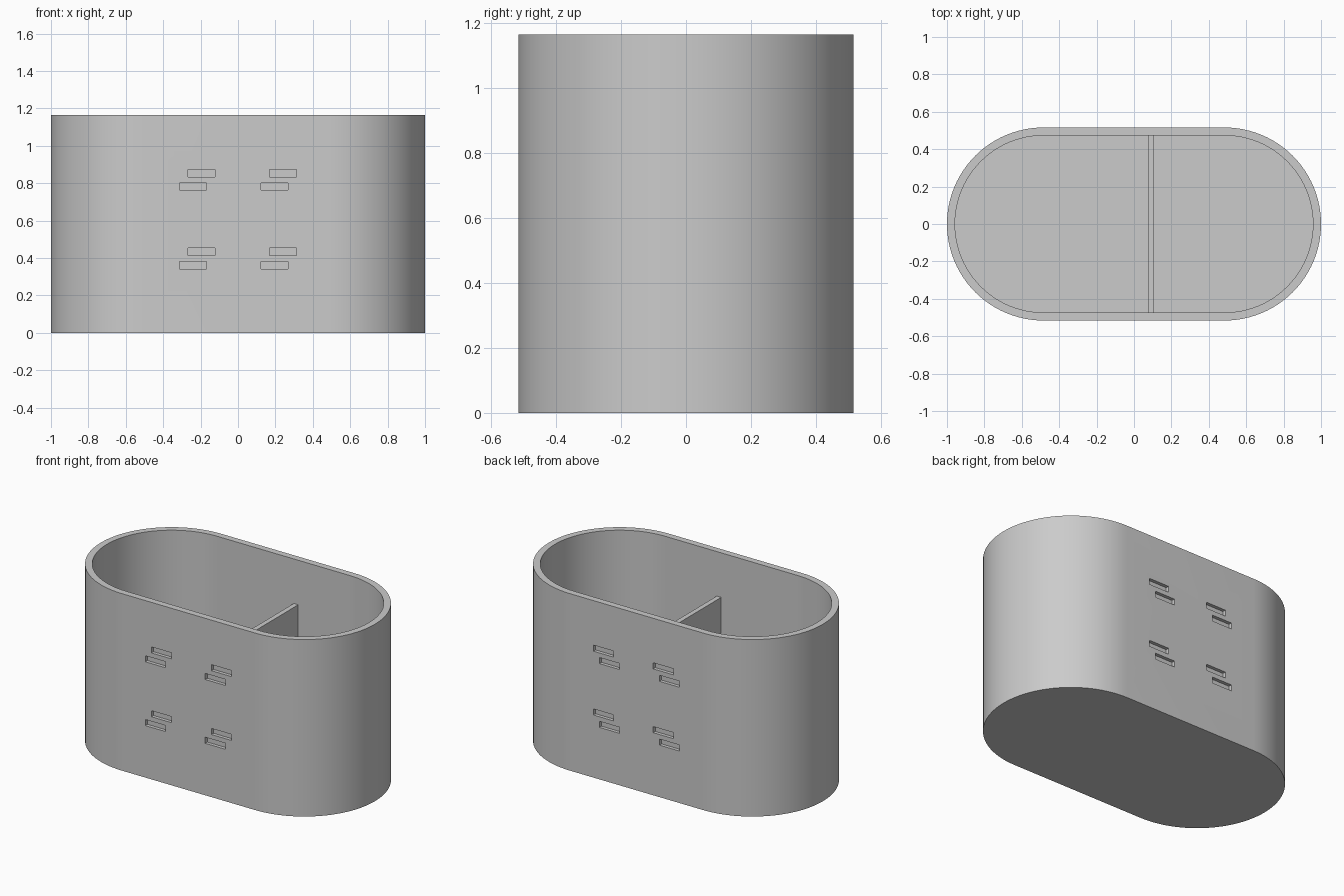
import bpy, bmesh, math

if "Cube" in bpy.data.objects:
    bpy.data.objects.remove(bpy.data.objects["Cube"], do_unlink=True)

HEIGHT, RADIUS, CENTRE = 1.165, 0.516, 0.484   # stadium outline
WALL, FLOOR = 0.043, 0.043
ARC_STEPS = 48

grey = bpy.data.materials.new("light grey")
grey.use_nodes = True
grey.diffuse_color = (0.6, 0.6, 0.6, 1)
grey.node_tree.nodes["Principled BSDF"].inputs["Base Color"].default_value = grey.diffuse_color


def make_object(name, bm):
    bmesh.ops.recalc_face_normals(bm, faces=bm.faces)
    mesh = bpy.data.meshes.new(name)
    bm.to_mesh(mesh)
    bm.free()
    mesh.materials.append(grey)
    obj = bpy.data.objects.new(name, mesh)
    bpy.context.collection.objects.link(obj)
    return obj


def add_stadium(bm, radius, z0, z1):
    """Upright prism with two parallel sides and two round ends."""
    ring = []
    for side in (1, -1):
        for i in range(ARC_STEPS + 1):
            a = math.pi * (i / ARC_STEPS - 0.5)
            ring.append(bm.verts.new((side * (CENTRE + radius * math.cos(a)),
                                      side * radius * math.sin(a), z0)))
    base = bm.faces.new(ring)
    top = bmesh.ops.extrude_face_region(bm, geom=[base])["geom"]
    bmesh.ops.translate(bm, vec=(0, 0, z1 - z0),
                        verts=[v for v in top if isinstance(v, bmesh.types.BMVert)])
    if not base.is_valid or len(base.link_loops if hasattr(base, "link_loops") else base.loops) == 0:
        return
    # extrusion can drop the starting cap: close the base if it is open
    open_edges = [e for e in bm.edges if e.is_boundary]
    if open_edges:
        bmesh.ops.holes_fill(bm, edges=open_edges, sides=0)


def add_box(bm, centre, size):
    verts = bmesh.ops.create_cube(bm, size=1)["verts"]
    bmesh.ops.scale(bm, vec=size, verts=verts)
    bmesh.ops.translate(bm, vec=centre, verts=verts)


# Outer body
bm = bmesh.new()
add_stadium(bm, RADIUS, 0, HEIGHT)
body = make_object("container_body", bm)

# Cutter for the inner cavity
bm = bmesh.new()
add_stadium(bm, RADIUS - WALL, FLOOR, HEIGHT + 0.2)
cavity = make_object("cavity_cutter", bm)

# Cutter for the staggered pairs of shallow slots, front and back
SLOT_DEPTH = 0.022
bm = bmesh.new()
for face in (-1, 1):
    for column in (-0.218, 0.218):
        for row in (0.397, 0.817):
            for step in (-1, 1):
                add_box(bm, (column + step * 0.0225, face * RADIUS, row + step * 0.035),
                        (0.146, SLOT_DEPTH * 2, 0.04))
slots = make_object("slot_cutter", bm)

# Cut the body, then remove the cutters
for cutter in (cavity, slots):
    mod = body.modifiers.new(cutter.name, "BOOLEAN")
    mod.operation = "DIFFERENCE"
    mod.solver = "EXACT"
    mod.object = cutter
    cutter.hide_render = True
bpy.context.view_layer.update()
result = bpy.data.meshes.new_from_object(body.evaluated_get(bpy.context.evaluated_depsgraph_get()))
body.modifiers.clear()
body.data = result
for cutter in (cavity, slots):
    bpy.data.objects.remove(cutter, do_unlink=True)

# Inner divider, lower than the rim, with its ends set into the walls
DIVIDER_TOP = 0.872
bm = bmesh.new()
add_box(bm, (0.091, 0, (DIVIDER_TOP + FLOOR) / 2),
        (0.032, 2 * (RADIUS - WALL) + 0.01, DIVIDER_TOP - FLOOR + 0.01))
divider = make_object("divider", bm)
divider.location.z = -0.005

# Smooth round ends, sharp rims
bpy.ops.object.select_all(action="DESELECT")
body.select_set(True)
bpy.context.view_layer.objects.active = body
bpy.ops.object.shade_smooth_by_angle(angle=math.radians(30))
